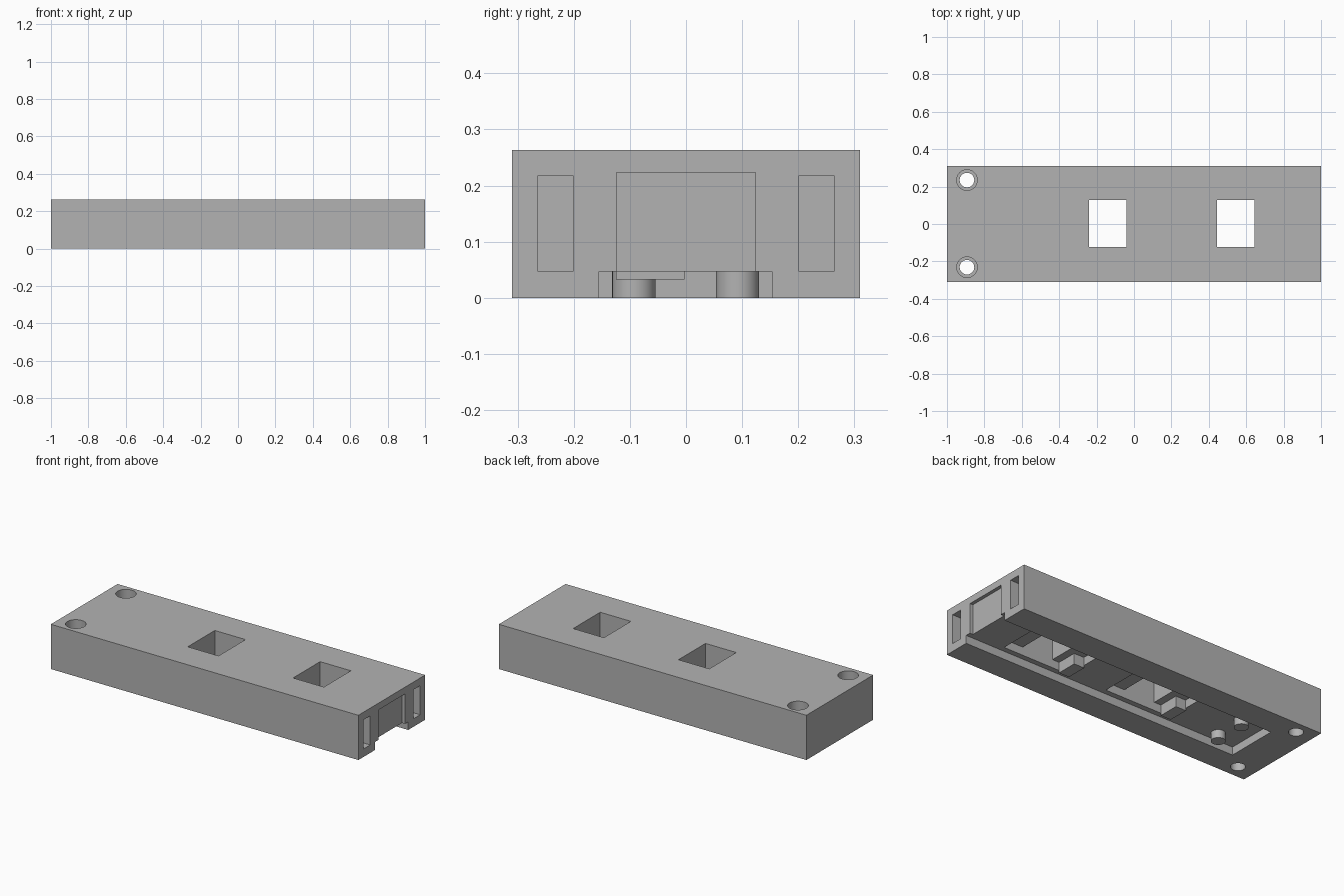
import bpy
import math

cube = bpy.data.objects.get("Cube")
if cube:
    bpy.data.objects.remove(cube)

grey = bpy.data.materials.new("mid_grey")
grey.use_nodes = True
GREY = (0.45, 0.45, 0.45, 1)
grey.diffuse_color = GREY
grey.node_tree.nodes["Principled BSDF"].inputs["Base Color"].default_value = GREY


def box(name, x, y, z):
    """Box from (low, high) pairs on each axis."""
    bpy.ops.mesh.primitive_cube_add(size=1)
    ob = bpy.context.object
    ob.name = name
    ob.location = [(a + b) / 2 for a, b in (x, y, z)]
    ob.scale = [b - a for a, b in (x, y, z)]
    bpy.ops.object.transform_apply(location=True, rotation=False, scale=True)
    ob.data.materials.append(grey)
    return ob


def rod(name, x, y, z, radius):
    """Upright cylinder spanning the (low, high) pair z."""
    bpy.ops.mesh.primitive_cylinder_add(
        vertices=48, radius=radius, depth=z[1] - z[0], location=(x, y, sum(z) / 2))
    ob = bpy.context.object
    ob.name = name
    ob.data.materials.append(grey)
    return ob


def cut(target, cutter):
    cutter.hide_render = True
    mod = target.modifiers.new("cut", "BOOLEAN")
    mod.operation = "DIFFERENCE"
    mod.solver = "EXACT"
    mod.object = cutter
    bpy.ops.object.select_all(action="DESELECT")
    target.select_set(True)
    bpy.context.view_layer.objects.active = target
    bpy.ops.object.modifier_apply(modifier=mod.name)
    bpy.data.objects.remove(cutter)


HALF_Y, TOP = 0.31, 0.263
CEILING = 0.047   # roof of the underside channel
POCKET = 0.095    # roof of the pockets around the windows

# Main housing
body = box("housing", (-1, 1), (-HALF_Y, HALF_Y), (0, TOP))

# Underside channel, open at the right end
cut(body, box("channel_cut", (-0.793, 1.1), (-0.155, 0.153), (-0.1, CEILING)))

# Shallow recess and two deep slots in the open end
cut(body, box("end_recess_cut", (0.98, 1.1), (-0.124, 0.124), (0.03, 0.223)))
for side in (-1, 1):
    ys = sorted((side * 0.201, side * 0.264))
    cut(body, box("slot_cut", (0.7, 1.1), ys, (CEILING, 0.218)))

# Windows through the top, each with a pocket below and a catch block
for x0 in (-0.24, 0.445):
    cut(body, box("pocket_cut", (x0 - 0.11, x0 + 0.325), (-0.124, 0.127), (0.02, POCKET)))
    cut(body, box("window_cut", (x0, x0 + 0.2), (-0.124, 0.127), (0.05, 0.4)))
    box("catch_block", (x0 - 0.112, x0 - 0.045), (-0.125, -0.003), (0.033, POCKET + 0.002))

# Counterbored screw holes
for y in (-0.231, 0.235):
    cut(body, rod("screw_hole_cut", -0.893, y, (-0.1, 0.4), 0.039))
    cut(body, rod("counterbore_cut", -0.893, y, (0.14, 0.4), 0.055))

# Pegs hanging in the channel
pegs = [rod("peg", -0.645, y, (0, CEILING + 0.002), 0.0385) for y in (-0.093, 0.092)]

# Smooth round walls, keep hard edges
for ob in [body] + pegs:
    bpy.ops.object.select_all(action="DESELECT")
    ob.select_set(True)
    bpy.context.view_layer.objects.active = ob
    bpy.ops.object.shade_smooth_by_angle(angle=math.radians(30))
